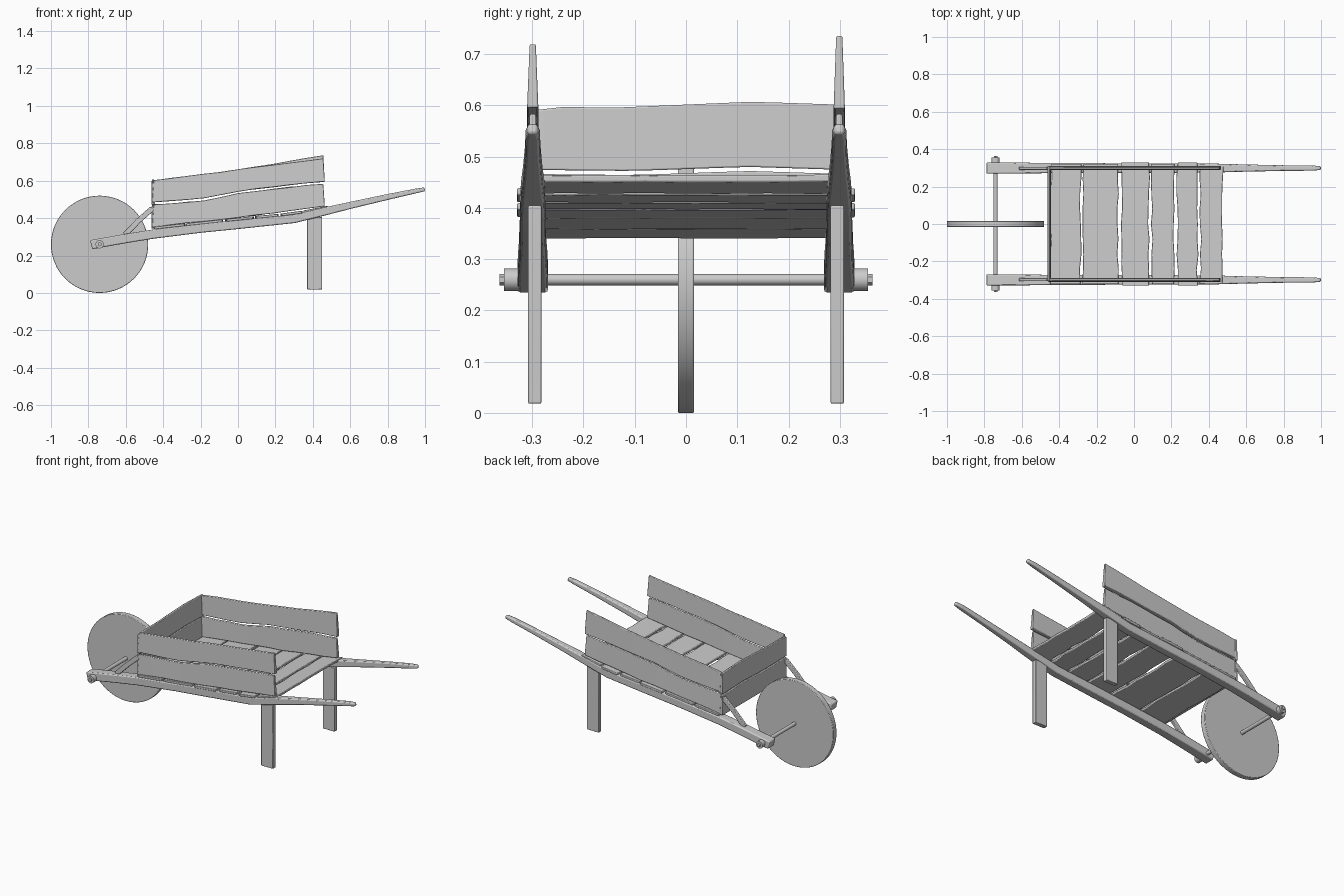
import bpy, bmesh, math, random
from mathutils import Vector, Matrix

if "Cube" in bpy.data.objects:
    bpy.data.objects.remove(bpy.data.objects["Cube"])

random.seed(4)


def loft(name, rings, bevel=0.003):
    """Skin a list of four-point cross-sections and cap the ends."""
    bm = bmesh.new()
    vs = [[bm.verts.new(p) for p in r] for r in rings]
    for a, b in zip(vs, vs[1:]):
        for i in range(4):
            j = (i + 1) % 4
            bm.faces.new((a[i], a[j], b[j], b[i]))
    bm.faces.new(vs[0])
    bm.faces.new(vs[-1])
    bmesh.ops.recalc_face_normals(bm, faces=bm.faces)
    me = bpy.data.meshes.new(name)
    bm.to_mesh(me)
    bm.free()
    ob = bpy.data.objects.new(name, me)
    bpy.context.collection.objects.link(ob)
    if bevel:
        m = ob.modifiers.new("soft_edges", 'BEVEL')
        m.width, m.segments = bevel, 2
    return ob


def rod(name, r, y0, y1, sides=24):
    """Cylinder along y on the wheel axis."""
    bpy.ops.mesh.primitive_cylinder_add(
        vertices=sides, radius=r, depth=abs(y1 - y0),
        location=(-0.74, (y0 + y1) / 2, 0.26), rotation=(math.pi / 2, 0, 0))
    bpy.context.object.name = name
    return bpy.context.object


def lerp_table(table, x):
    for (x0, z0), (x1, z1) in zip(table, table[1:]):
        if x <= x1:
            break
    return z0 + (z1 - z0) * (x - x0) / (x1 - x0)


def wob(a):
    return random.uniform(-a, a)


# Wheel and axle
wheel = rod("wheel", 0.26, -0.016, 0.016, 64)
m = wheel.modifiers.new("rim", 'BEVEL')
m.width, m.segments = 0.003, 2
rod("axle", 0.011, -0.34, 0.34)
for s, side in ((-1, "near"), (1, "far")):
    rod(side + "_axle_collar", 0.022, s * 0.325, s * 0.355)
    rod(side + "_axle_tip", 0.011, s * 0.354, s * 0.364, 6)

# Shafts: x, centre z, half height, half width
shaft = [(-0.785, 0.258, 0.024, 0.030), (-0.6, 0.291, 0.024, 0.029),
         (-0.45, 0.315, 0.024, 0.027), (-0.2, 0.345, 0.023, 0.026),
         (0.0, 0.366, 0.024, 0.025), (0.3, 0.396, 0.022, 0.025),
         (0.46, 0.435, 0.021, 0.023), (0.6, 0.468, 0.018, 0.019),
         (0.8, 0.513, 0.015, 0.015), (0.95, 0.545, 0.012, 0.014),
         (0.998, 0.554, 0.010, 0.010)]
for s, side in ((-1, "near"), (1, "far")):
    rings = []
    for x, z, h, w in shaft:
        y = s * 0.299
        tilt = -0.12 * h * 2
        rings.append([(x - tilt, y - w, z - h), (x - tilt, y + w, z - h),
                      (x + tilt, y + w, z + h), (x + tilt, y - w, z + h)])
    loft(side + "_shaft", rings, 0.006)

# Floor planks laid across the shafts
floor_z = [(-0.46, 0.346), (0.0, 0.395), (0.3, 0.424), (0.48, 0.459)]
planks = [(-0.445, -0.285), (-0.275, -0.085), (-0.065, 0.08),
          (0.095, 0.215), (0.23, 0.34), (0.355, 0.475)]
for k, (a, b) in enumerate(planks):
    rings = []
    half = 0.325 + wob(0.006)
    for i in range(9):
        y = -half + 2 * half * i / 8
        x0, x1 = a + wob(0.005), b + wob(0.005)
        z0, z1 = lerp_table(floor_z, x0), lerp_table(floor_z, x1)
        t = 0.007
        rings.append([(x0, y, z0 - t), (x1, y, z1 - t), (x1, y, z1 + t), (x0, y, z0 + t)])
    loft(f"floor_plank_{k + 1}", rings)

# Side boards: wavy seam between a lower and an upper board
seam = [(-0.46, 0.477), (-0.2, 0.496), (0.0, 0.537), (0.2, 0.563), (0.47, 0.591)]
for s, side, top_end in ((-1, "near", 0.72), (1, "far", 0.738)):
    bottom = [(-0.46, 0.350), (0.1, 0.415), (0.47, 0.466)]
    top = [(-0.46, 0.602), (-0.2, 0.634), (0.0, 0.660), (0.47, top_end)]
    for part, lo, hi, g0, g1 in (("lower", bottom, seam, 0, -0.005),
                                 ("upper", seam, top, 0.005, 0)):
        rings = []
        for i in range(11):
            x = -0.455 + 0.915 * i / 10
            za = lerp_table(lo, x) + g0 + wob(0.002)
            zb = lerp_table(hi, x) + g1 + wob(0.002)
            y = s * 0.299
            dx = 0.008 * (i / 10 - 0.5)
            rings.append([(x + dx, y - 0.011, za), (x + dx, y + 0.011, za),
                          (x - dx, y + 0.006, zb), (x - dx, y - 0.006, zb)])
        loft(f"{side}_{part}_side_board", rings)

# Boards closing the wheel end
lo = [(-0.3, 0.345), (0.31, 0.347)]
mid = [(-0.3, 0.470), (-0.1, 0.468), (0.12, 0.476), (0.31, 0.470)]
hi = [(-0.3, 0.590), (-0.23, 0.598), (-0.15, 0.595), (0.13, 0.607), (0.31, 0.601)]
for part, b, t, g0, g1 in (("lower", lo, mid, 0, -0.004), ("upper", mid, hi, 0.004, 0)):
    rings = []
    for i in range(11):
        y = -0.305 + 0.615 * i / 10
        za, zb = lerp_table(b, y) + g0, lerp_table(t, y) + g1
        rings.append([(-0.463, y, za), (-0.443, y, za), (-0.449, y, zb), (-0.461, y, zb)])
    loft(part + "_end_board", rings)

# Legs and diagonal braces
for s, side in ((-1, "near"), (1, "far")):
    y = s * 0.295
    loft(side + "_leg", [[(0.37, y - 0.013, z), (0.45, y - 0.013, z),
                          (0.45, y + 0.013, z), (0.37, y + 0.013, z)] for z in (0.018, 0.405)], 0.003)
    y = s * 0.298
    loft(side + "_brace", [[(x - 0.010, y - 0.008, z + 0.010), (x + 0.010, y - 0.008, z - 0.010),
                            (x + 0.010, y + 0.008, z - 0.010), (x - 0.010, y + 0.008, z + 0.010)]
                           for x, z in ((-0.605, 0.312), (-0.53, 0.388), (-0.458, 0.452))], 0.003)

# Smooth shading with crisp edges
for ob in bpy.context.scene.objects:
    ob.select_set(True)
    bpy.context.view_layer.objects.active = ob
bpy.ops.object.shade_smooth_by_angle(angle=math.radians(35))
